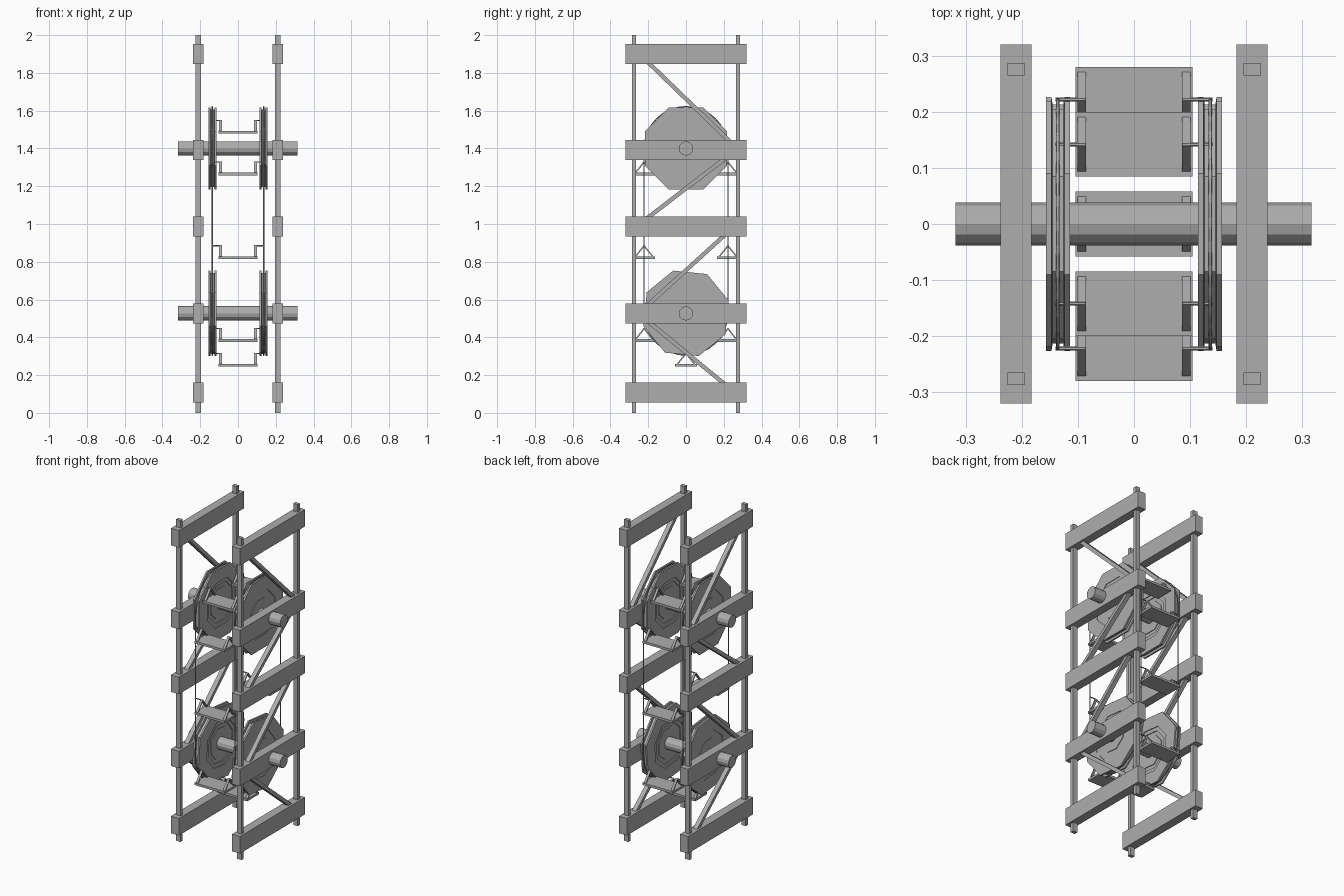
import bpy, bmesh, math
from mathutils import Vector, Matrix

if "Cube" in bpy.data.objects:
    bpy.data.objects.remove(bpy.data.objects["Cube"], do_unlink=True)

GREY = (0.42, 0.42, 0.42, 1)
grey = bpy.data.materials.new("plain grey")
grey.use_nodes = True
grey.diffuse_color = GREY
grey.node_tree.nodes["Principled BSDF"].inputs["Base Color"].default_value = GREY


def add_object(name, data):
    data.materials.append(grey)
    obj = bpy.data.objects.new(name, data)
    bpy.context.collection.objects.link(obj)
    return obj


def finish(name, bm):
    bmesh.ops.recalc_face_normals(bm, faces=bm.faces)
    mesh = bpy.data.meshes.new(name)
    bm.to_mesh(mesh)
    bm.free()
    return add_object(name, mesh)


def box(bm, center, size, tilt=0):
    m = (Matrix.Translation(center) @ Matrix.Rotation(tilt, 4, 'X')
         @ Matrix.Diagonal((*size, 1)))
    bmesh.ops.create_cube(bm, size=1, matrix=m)


def bar(bm, x, start, end, width, thick):
    """Straight bar in a y-z plane."""
    a, b = Vector((x, *start)), Vector((x, *end))
    d = b - a
    box(bm, (a + b) / 2, (width, d.length, thick), math.atan2(d.z, d.y))


def rod(bm, x0, x1, y, z, radius, sides):
    m = Matrix.Translation(((x0 + x1) / 2, y, z)) @ Matrix.Rotation(math.pi / 2, 4, 'Y')
    bmesh.ops.create_cone(bm, cap_ends=True, segments=sides, radius1=radius,
                          radius2=radius, depth=abs(x1 - x0), matrix=m)


AXLES = {"upper": (1.4, 0), "lower": (0.527, -0.1)}   # height, wheel turn
BEAMS = (1.9, 1.392, 0.988, 0.527, 0.109)
BRACES = (((-.21, 1.865), (.24, 1.43)), ((.23, 1.365), (-.22, 1.02)),
          ((.22, .955), (-.22, .555)), ((-.22, .5), (.22, .14)))
RADIUS = 0.222

# Side frames: posts, cross beams and diagonal braces
for side, sign in (("left", 1), ("right", -1)):
    x = sign * 0.21
    bm = bmesh.new()
    for y in (-0.276, 0.276):
        box(bm, (x, y, 1), (0.03, 0.022, 2))
    finish(side + "_posts", bm)
    bm = bmesh.new()
    for z in BEAMS:
        box(bm, (x, 0, z), (0.055, 0.64, 0.106))
    finish(side + "_beams", bm)
    bm = bmesh.new()
    for start, end in BRACES:
        bar(bm, x, start, end, 0.028, 0.022)
    finish(side + "_braces", bm)

# Grooved wheel section as (radius, x), turned around the axle with eight sides
SECTION = ((0.03, .12), (.1, .12), (.1, .124), (.125, .124), (.125, .119), (.15, .119),
           (.15, .114), (.236, .114), (.236, .124), (.222, .126), (.222, .145),
           (.236, .147), (.236, .157), (.15, .157), (.15, .153), (.1, .153),
           (.1, .157), (.03, .157))


def wheel(name, sign, height, turn):
    bm = bmesh.new()
    rings = []
    for i in range(8):
        a = math.pi / 8 + turn + i * math.pi / 4
        rings.append([bm.verts.new((sign * x, r * math.cos(a), height + r * math.sin(a)))
                      for r, x in SECTION])
    n = len(SECTION)
    for i in range(8):
        p, q = rings[i], rings[(i + 1) % 8]
        for j in range(n):
            k = (j + 1) % n
            bm.faces.new((p[j], p[k], q[k], q[j]))
    finish(name, bm)


for level, (height, turn) in AXLES.items():
    bm = bmesh.new()
    rod(bm, -0.318, 0.316, 0, height, 0.038, 12)
    finish(level + "_axle", bm)
    for side, sign in (("left", 1), ("right", -1)):
        wheel(f"{level}_{side}_wheel", sign, height, turn)

# Endless ropes looping over both wheels
top, bottom = AXLES["upper"][0], AXLES["lower"][0]
for side, x in (("left", 0.136), ("right", -0.136)):
    curve = bpy.data.curves.new(side + "_rope", 'CURVE')
    curve.dimensions = '3D'
    curve.bevel_depth = 0.003
    curve.bevel_resolution = 1
    path = []
    for center, begin in ((top, 0), (bottom, math.pi)):
        for i in range(17):
            a = begin + math.pi * i / 16
            path.append((x, RADIUS * math.cos(a), center + RADIUS * math.sin(a), 1))
    spline = curve.splines.new('POLY')
    spline.points.add(len(path) - 1)
    for point, co in zip(spline.points, path):
        point.co = co
    spline.use_cyclic_u = True
    add_object(side + "_rope", curve)

# Hanging trays: floor plate, triangular end hangers and pivot pins
TRAYS = [(s * y, z) for s in (-1, 1)
         for y, z in ((.142, 1.548), (RADIUS, 1.328), (RADIUS, .885), (RADIUS, .446))]
TRAYS.append((0, 0.315))
for i, (y, z) in enumerate(TRAYS):
    bm = bmesh.new()
    box(bm, (0, y, z - 0.063), (0.208, 0.115, 0.014))
    for sign in (-1, 1):
        for d in (-0.046, 0.046):
            bar(bm, sign * 0.093, (y + d, z - 0.058), (y, z), 0.015, 0.007)
        rod(bm, sign * 0.086, sign * 0.14, y, z, 0.0035, 6)
    finish(f"tray_{i + 1}", bm)
